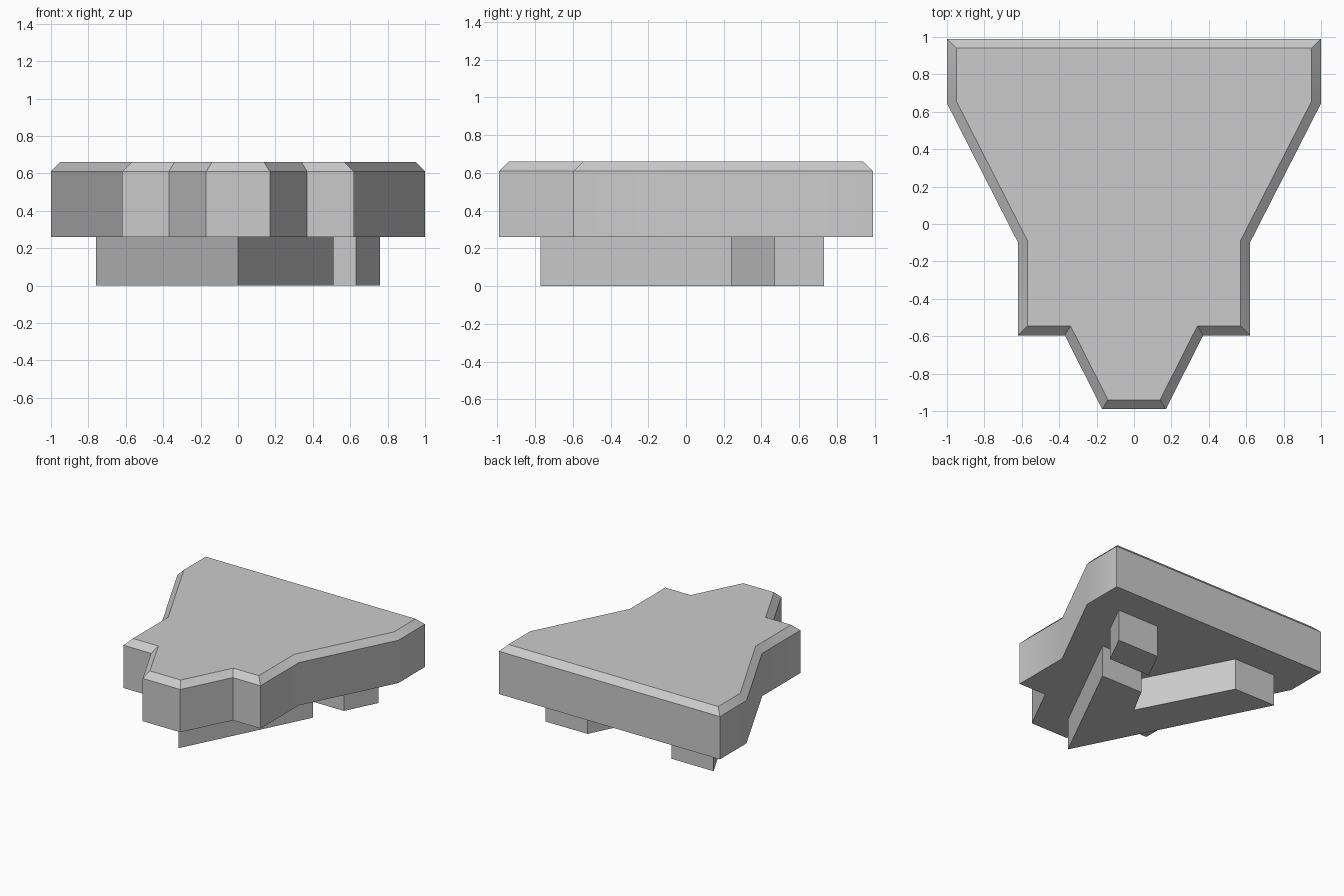
import bpy, bmesh

cube = bpy.data.objects.get("Cube")
if cube:
    bpy.data.objects.remove(cube, do_unlink=True)

grey = bpy.data.materials.new("plain_grey")
grey.use_nodes = True
colour = (0.6, 0.6, 0.6, 1)
grey.diffuse_color = colour
for node in grey.node_tree.nodes:
    if node.type == 'BSDF_PRINCIPLED':
        node.inputs["Base Color"].default_value = colour


def slab(name, outline, bottom, top, chamfer=0.0):
    """Extrude a flat outline, with an optional chamfered top rim."""
    bm = bmesh.new()
    base = bm.faces.new([bm.verts.new((x, y, bottom)) for x, y in outline])
    bm.normal_update()
    if base.normal.z < 0:
        base.normal_flip()
    made = bmesh.ops.extrude_face_region(bm, geom=[base], use_keep_orig=True)["geom"]
    for v in made:
        if isinstance(v, bmesh.types.BMVert):
            v.co.z = top - chamfer
    bmesh.ops.recalc_face_normals(bm, faces=bm.faces[:])
    if chamfer:
        cap = max(bm.faces, key=lambda f: f.calc_center_median().z)
        bmesh.ops.inset_region(bm, faces=[cap], thickness=chamfer,
                               depth=chamfer, use_even_offset=True)
    mesh = bpy.data.meshes.new(name)
    bm.to_mesh(mesh)
    bm.free()
    mesh.materials.append(grey)
    obj = bpy.data.objects.new(name, mesh)
    bpy.context.collection.objects.link(obj)
    return obj


# Stepped wedge plate: half outline mirrored across x
half = [(0.17, -0.99), (0.37, -0.595), (0.62, -0.595),
        (0.62, -0.1), (1, 0.645), (1, 0.99)]
outline = half + [(-x, y) for x, y in reversed(half)]
plate = slab("top_plate", outline, 0.26, 0.66, chamfer=0.05)

# V-shaped rib underneath, with its left arm cut short
slab("vee_rib", [(0, -0.77), (0.51, 0.24), (0.13, 0.24),
                 (0, 0), (-0.38, 0.73), (-0.76, 0.73)], 0, 0.26)

# Separate end of the cut arm
slab("rib_end_block", [(0.63, 0.47), (0.76, 0.73),
                       (0.38, 0.73), (0.25, 0.47)], 0, 0.26)

# Soften only the shallow corners of the plate walls
bpy.ops.object.select_all(action='DESELECT')
plate.select_set(True)
bpy.context.view_layer.objects.active = plate
bpy.ops.object.shade_smooth_by_angle(angle=0.524)
